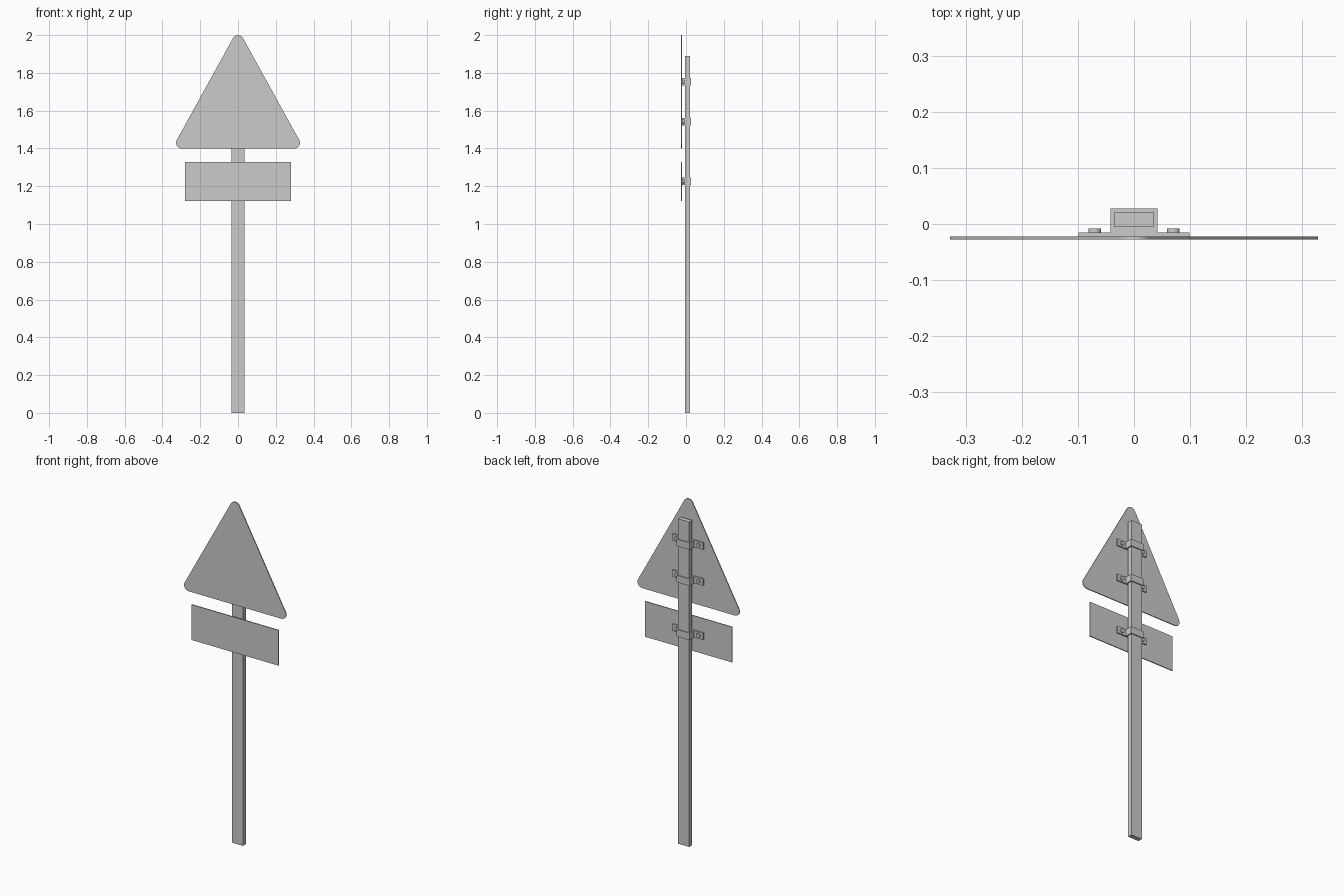
import bpy, bmesh, math

if "Cube" in bpy.data.objects:
    bpy.data.objects.remove(bpy.data.objects["Cube"])

PLATE_FRONT, PLATE_BACK = -0.0275, -0.022
FLANGE_BACK, BOLT_BACK, CLAMP_BACK = -0.015, -0.008, 0.0275


def finish(name, bm, smooth=False):
    bmesh.ops.recalc_face_normals(bm, faces=bm.faces)
    mesh = bpy.data.meshes.new(name)
    bm.to_mesh(mesh)
    bm.free()
    obj = bpy.data.objects.new(name, mesh)
    bpy.context.collection.objects.link(obj)
    if smooth:
        bpy.ops.object.select_all(action='DESELECT')
        obj.select_set(True)
        bpy.context.view_layer.objects.active = obj
        bpy.ops.object.shade_smooth_by_angle(angle=math.radians(30))
    return obj


def prism(name, points, offset, smooth=False):
    """Extrude a closed 3D outline along an offset vector."""
    bm = bmesh.new()
    face = bm.faces.new([bm.verts.new(p) for p in points])
    top = bmesh.ops.extrude_face_region(bm, geom=[face], use_keep_orig=True)["geom"]
    bmesh.ops.translate(bm, vec=offset,
                        verts=[v for v in top if isinstance(v, bmesh.types.BMVert)])
    return finish(name, bm, smooth)


def box(name, x, y0, y1, z0, z1):
    pts = [(-x, y0, z0), (x, y0, z0), (x, y1, z0), (-x, y1, z0)]
    return prism(name, pts, (0, 0, z1 - z0))


# Post and lower rectangular plate
box("post", 0.035, -0.005, 0.0215, 0, 1.89)
box("lower_plate", 0.28, PLATE_FRONT, PLATE_BACK, 1.122, 1.328)

# Triangular plate with rounded corners
r, half, low, high, steps = 0.03, 0.328, 1.40, 2.0, 8
cx, cz0, cz1 = half - r, low + r, high - r
tilt = math.atan2(cx, cz1 - cz0)
corners = [(cx, cz0, -math.pi / 2, tilt),
           (0, cz1, tilt, math.pi - tilt),
           (-cx, cz0, math.pi - tilt, 1.5 * math.pi)]
outline = []
for x, z, a0, a1 in corners:
    for i in range(steps + 1):
        a = a0 + (a1 - a0) * i / steps
        outline.append((x + r * math.cos(a), PLATE_FRONT, z + r * math.sin(a)))
prism("triangle_plate", outline, (0, PLATE_BACK - PLATE_FRONT, 0), smooth=True)

# Clamps wrapping the post, each with two bolts on its flanges
half_hat = [(0.099, PLATE_BACK), (0.099, FLANGE_BACK),
            (0.042, FLANGE_BACK), (0.042, CLAMP_BACK)]
hat = half_hat + [(-x, y) for x, y in reversed(half_hat)]
bolt_r, sides = 0.0115, 16
for n, z in enumerate((1.227, 1.542, 1.752), 1):
    prism(f"clamp_{n}", [(x, y, z - 0.02) for x, y in hat], (0, 0, 0.04))
    for side, name in ((-1, "left"), (1, "right")):
        ring = [(side * 0.07 + bolt_r * math.cos(math.tau * i / sides), FLANGE_BACK,
                 z + bolt_r * math.sin(math.tau * i / sides)) for i in range(sides)]
        prism(f"bolt_{n}_{name}", ring, (0, BOLT_BACK - FLANGE_BACK, 0), smooth=True)
